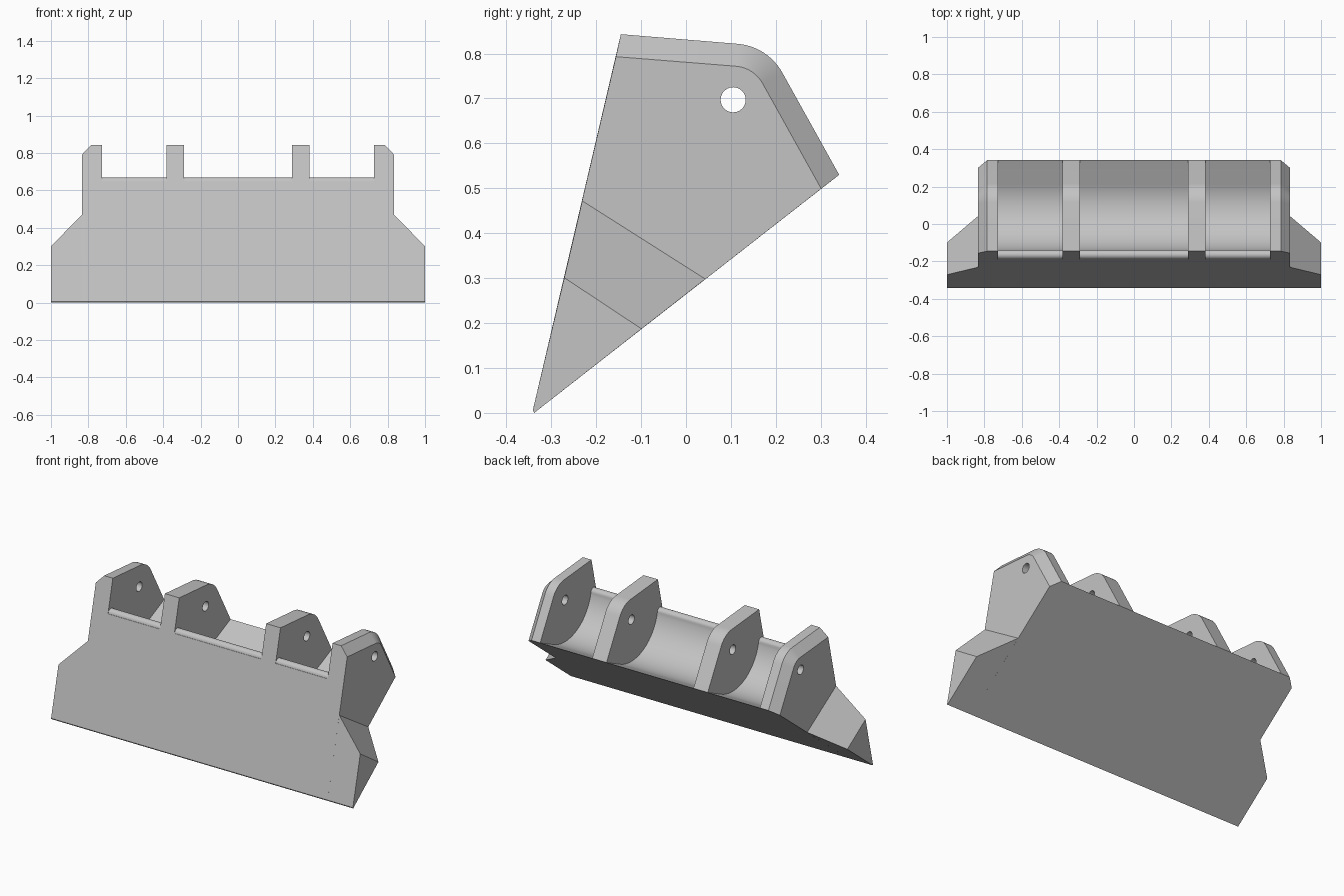
import bpy, bmesh
from math import radians, cos, sin

if "Cube" in bpy.data.objects:
    bpy.data.objects.remove(bpy.data.objects["Cube"], do_unlink=True)

steel = bpy.data.materials.new("plain_grey_steel")
steel.use_nodes = True
grey = (0.55, 0.55, 0.55, 1)
steel.diffuse_color = grey
steel.node_tree.nodes["Principled BSDF"].inputs["Base Color"].default_value = grey

PIN = (0.105, 0.697)      # pin axis (y, z), shared by all rounded shapes


def arc(centre, r, start, end, n):
    """Points on an arc in the side plane, angles in degrees."""
    angles = [radians(start + (end - start) * i / n) for i in range(n + 1)]
    return [(centre[0] + r * cos(a), centre[1] + r * sin(a)) for a in angles]


def loft(name, sections):
    """Closed solid through side profiles placed at successive x positions."""
    bm = bmesh.new()
    rings = [[bm.verts.new((x, y, z)) for y, z in pts] for x, pts in sections]
    for a, b in zip(rings, rings[1:]):
        for i in range(len(a)):
            j = (i + 1) % len(a)
            bm.faces.new((a[i], a[j], b[j], b[i]))
    bm.faces.new(rings[0])
    bm.faces.new(rings[-1])
    bmesh.ops.recalc_face_normals(bm, faces=bm.faces)
    mesh = bpy.data.meshes.new(name)
    bm.to_mesh(mesh)
    bm.free()
    mesh.materials.append(steel)
    ob = bpy.data.objects.new(name, mesh)
    bpy.context.collection.objects.link(ob)
    return ob


def activate(ob):
    bpy.ops.object.select_all(action='DESELECT')
    ob.select_set(True)
    bpy.context.view_layer.objects.active = ob


def carve(ob, cutter):
    cutter.hide_render = True
    mod = ob.modifiers.new("carve", 'BOOLEAN')
    mod.operation = 'DIFFERENCE'
    mod.solver = 'EXACT'
    mod.object = cutter
    activate(ob)
    bpy.ops.object.modifier_apply(modifier=mod.name)
    bpy.data.objects.remove(cutter, do_unlink=True)


# Main wedge with chamfered outer rims
tip = [(-0.338, 0), (-0.341, 0.006)]
full = tip + [(-0.145, 0.843)] + arc(PIN, 0.125, 85.5, 29, 12) + [(0.341, 0.53)]
rim = tip + [(-0.156, 0.793)] + arc(PIN, 0.075, 85.5, 29, 12) + [(0.301, 0.499)]
body = loft("wedge_body", [(-0.833, rim), (-0.785, full), (0.785, full), (0.833, rim)])

# Curved saddles with a rounded front lip, leaving four ears
saddle = ([(-0.4, 0.64)] + arc((-0.164, 0.645), 0.025, 175, 15, 10)
          + arc(PIN, 0.25, 192, 294.7, 28)
          + [(0.341, 0.53), (0.476, 0.593), (0.476, 1), (-0.4, 1)])
for x0, x1 in ((-0.728, -0.383), (-0.288, 0.288), (0.383, 0.728)):
    carve(body, loft("saddle_cutter", [(x0, saddle), (x1, saddle)]))

# Pin hole through every ear
hole = arc(PIN, 0.028, 0, 345, 23)
carve(body, loft("pin_cutter", [(-1, hole), (1, hole)]))

# Stepped side wings
inner = tip + [(-0.231, 0.472), (0.043, 0.298)]
outer = tip + [(-0.271, 0.301), (-0.099, 0.187)]
wings = [loft(side + "_wing", [(s * 0.833, inner), (s, outer)])
         for side, s in (("left", 1), ("right", -1))]

for ob in [body] + wings:
    activate(ob)
    bpy.ops.object.shade_smooth_by_angle(angle=radians(25))
